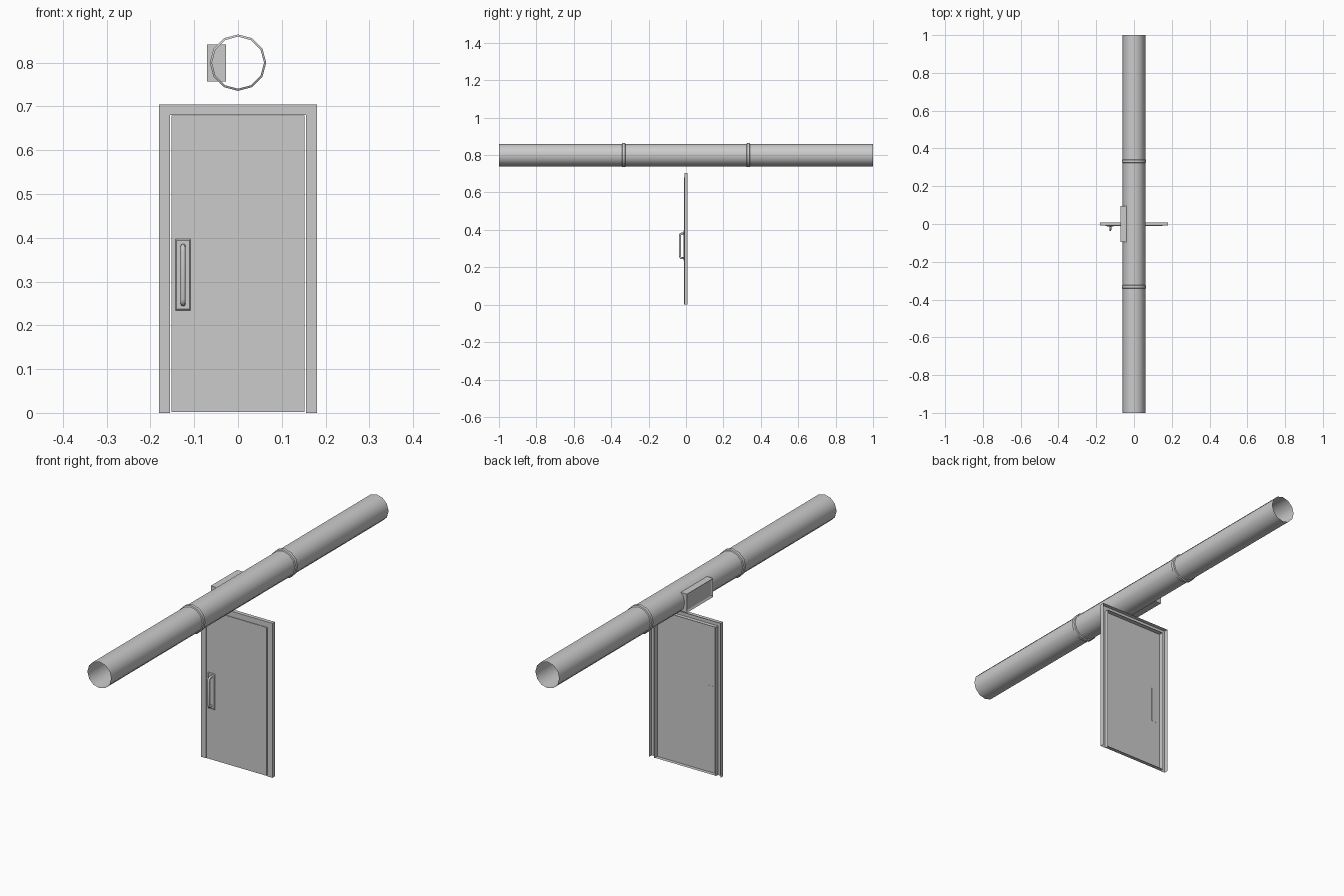
import bpy, bmesh, math

if "Cube" in bpy.data.objects:
    bpy.data.objects.remove(bpy.data.objects["Cube"])


def make_object(name, bm, smooth=False):
    bmesh.ops.recalc_face_normals(bm, faces=bm.faces)
    me = bpy.data.meshes.new(name)
    bm.to_mesh(me)
    bm.free()
    ob = bpy.data.objects.new(name, me)
    bpy.context.collection.objects.link(ob)
    if smooth:
        bpy.ops.object.select_all(action='DESELECT')
        ob.select_set(True)
        bpy.context.view_layer.objects.active = ob
        bpy.ops.object.shade_smooth_by_angle(angle=math.radians(40))
    return ob


def lathe_y(name, profile, z, sides=12):
    """Sweep (y, radius) points around a horizontal axis along y."""
    bm = bmesh.new()
    rings = []
    for y, r in profile:
        rings.append([bm.verts.new((r * math.cos(2 * math.pi * i / sides), y,
                                    z + r * math.sin(2 * math.pi * i / sides)))
                      for i in range(sides)])
    for a, b in zip(rings, rings[1:]):
        for i in range(sides):
            j = (i + 1) % sides
            bm.faces.new((a[i], a[j], b[j], b[i]))
    return make_object(name, bm, True)


def box(lo, hi):
    bm = bmesh.new()
    bmesh.ops.create_cube(bm, size=1)
    for v in bm.verts:
        v.co = [(lo[k] + hi[k]) / 2 + v.co[k] * (hi[k] - lo[k]) for k in range(3)]
    bm.normal_update()
    return bm


def face_towards(bm, axis, sign):
    return max(bm.faces, key=lambda f: sign * f.calc_center_median()[axis])


# overhead duct, open at both ends, with two joint collars
DUCT_Z = 0.8
lathe_y("duct", [(-1, 0.06), (-0.333, 0.06), (0.333, 0.06), (1, 0.06)], DUCT_Z)
for label, y in (("front", -0.333), ("back", 0.333)):
    lathe_y(label + "_duct_collar",
            [(y - 0.01, 0.0595), (y - 0.007, 0.0645),
             (y + 0.007, 0.0645), (y + 0.01, 0.0595)], DUCT_Z)

# vent box on the side of the duct with a recessed face
bm = box((-0.071, -0.095, 0.757), (-0.027, 0.095, 0.842))
face = face_towards(bm, 0, -1)
bmesh.ops.inset_region(bm, faces=[face], thickness=0.011)
bmesh.ops.translate(bm, vec=(0.005, 0, 0), verts=face.verts)
make_object("vent_box", bm)

# door frame: channel section, open at the back, carried round the doorway
section = [(0.0, 0.009), (0.0, -0.009), (0.025, -0.009), (0.025, 0.009)]
bm = bmesh.new()
rows = []
for inset, y in section:
    x, top = 0.18 - inset, 0.705 - inset
    rows.append([bm.verts.new(p) for p in
                 ((-x, y, 0), (-x, y, top), (x, y, top), (x, y, 0))])
for a, b in zip(rows, rows[1:]):
    for i in range(3):
        bm.faces.new((a[i], a[i + 1], b[i + 1], b[i]))
make_object("door_frame", bm)

# door leaf: shallow tray, open at the back
bm = box((-0.152, -0.010, 0.002), (0.152, 0.007, 0.679))
bmesh.ops.delete(bm, geom=[face_towards(bm, 1, 1)], context='FACES_ONLY')
make_object("door_leaf", bm)

# handle back plate with bevelled front edge
bm = box((-0.143, -0.014, 0.234), (-0.108, -0.0095, 0.397))
face = face_towards(bm, 1, -1)
bmesh.ops.bevel(bm, geom=list(face.edges), offset=0.003, segments=1, affect='EDGES')
make_object("handle_plate", bm)

# handle bar: round rod bent into a pull
path = [(-0.013, 0.249), (-0.024, 0.249), (-0.030, 0.253), (-0.032, 0.260),
        (-0.032, 0.370), (-0.030, 0.377), (-0.024, 0.381), (-0.013, 0.381)]
curve = bpy.data.curves.new("handle_bar", 'CURVE')
curve.dimensions = '3D'
curve.bevel_depth = 0.0055
curve.bevel_resolution = 2
spline = curve.splines.new('POLY')
spline.points.add(len(path) - 1)
for p, (y, z) in zip(spline.points, path):
    p.co = (-0.1255, y, z, 1)
bar = bpy.data.objects.new("handle_bar", curve)
bpy.context.collection.objects.link(bar)
bpy.ops.object.select_all(action='DESELECT')
bar.select_set(True)
bpy.context.view_layer.objects.active = bar
bpy.ops.object.convert(target='MESH')
bpy.ops.object.shade_smooth_by_angle(angle=math.radians(50))
